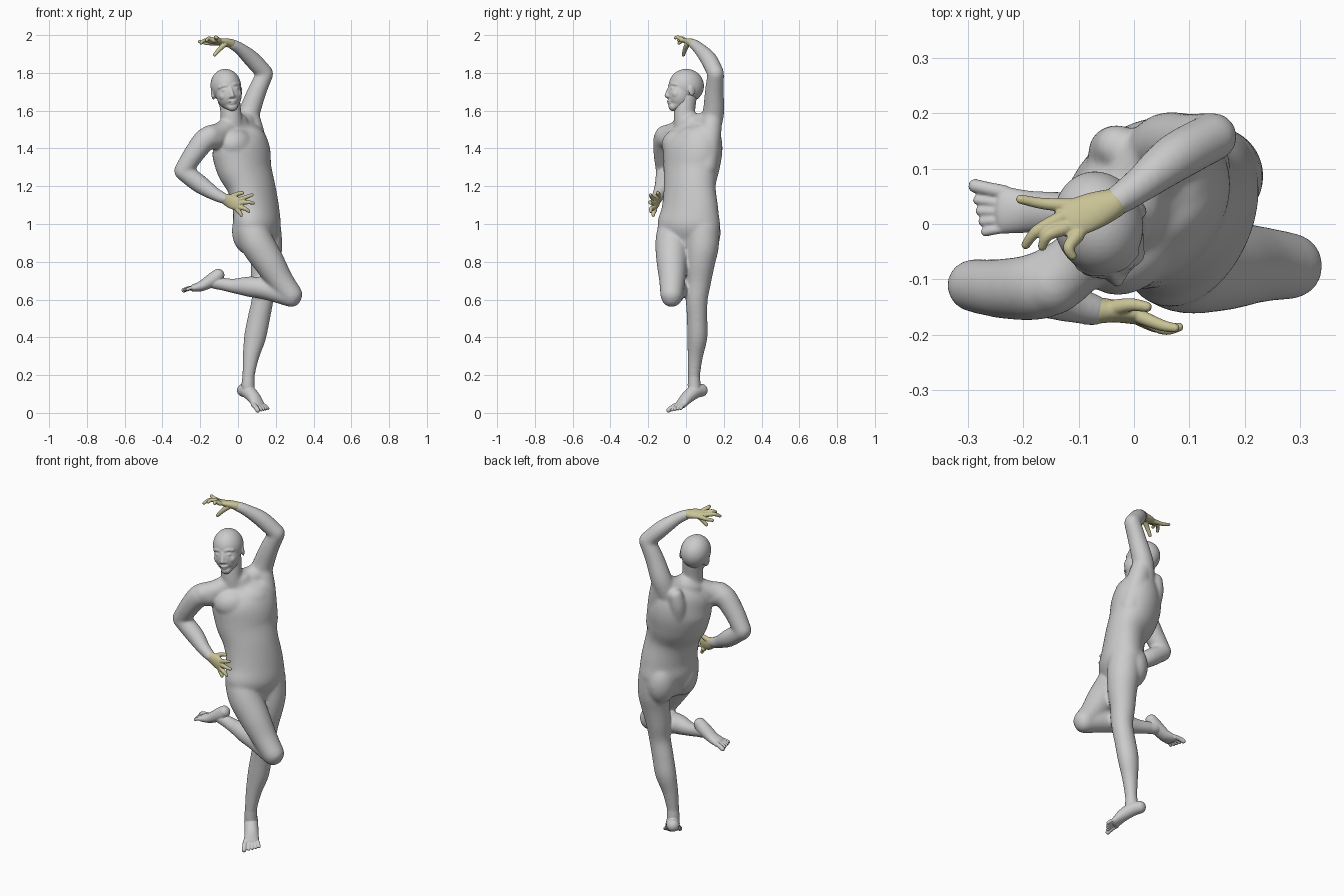
import bpy, bmesh, math
from mathutils import Vector, Matrix

SEG = 40


def catmull(rows, n=8):
    out = []
    for i in range(len(rows) - 1):
        p = [rows[max(i - 1, 0)], rows[i], rows[i + 1], rows[min(i + 2, len(rows) - 1)]]
        for k in range(n):
            t = k / n
            out.append([0.5 * (2 * b + (c - a) * t + (2 * a - 5 * b + 4 * c - d) * t * t
                               + (3 * b - a - 3 * c + d) * t ** 3) for a, b, c, d in zip(*p)])
    return out + [list(rows[-1])]


def tube(bm, rows, side=(1, 0, 0)):
    """Smooth tube: rows are x, y, z, width radius[, depth radius[, twist degrees]]"""
    rows = catmull([tuple(r) + ((r[3],) if len(r) == 4 else ()) for r in rows])
    pos = [Vector(r[:3]) for r in rows]
    rings = []
    last = len(rows) - 1
    for i, r in enumerate(rows):
        t = (pos[min(i + 1, last)] - pos[max(i - 1, 0)]).normalized()
        s = Vector(side)
        if len(r) > 5:
            s = Vector((math.cos(math.radians(r[5])), math.sin(math.radians(r[5])), 0))
        s = (s - t * s.dot(t)).normalized()
        d = t.cross(s)
        sections = [(0, 1)]
        if i in (0, last):          # domed ends
            angles = [math.radians(q) for q in (25, 50, 72, 86)]
            sections += [(math.sin(q), math.cos(q)) for q in angles]
            if i == 0:
                sections = [(-o, k) for o, k in reversed(sections)]
        for o, k in sections:
            c = pos[i] + t * o * min(r[3], r[4]) * 0.9
            rings.append([bm.verts.new(c + s * r[3] * k * math.cos(a) + d * r[4] * k * math.sin(a))
                          for a in (2 * math.pi * j / SEG for j in range(SEG))])
    for a, b in zip(rings, rings[1:]):
        for j in range(SEG):
            bm.faces.new((a[j], a[(j + 1) % SEG], b[(j + 1) % SEG], b[j]))
    bm.faces.new(rings[0][::-1])
    bm.faces.new(rings[-1])


def ball(bm, c, r, yaw=0):
    m = Matrix.Translation(c) @ Matrix.Rotation(math.radians(yaw), 4, 'Z') @ Matrix.Diagonal((*r, 1))
    bmesh.ops.create_icosphere(bm, subdivisions=4, radius=1, matrix=m)


def finish(bm, name, voxel, smooth, color=None, matrix=None):
    bmesh.ops.recalc_face_normals(bm, faces=bm.faces)
    if matrix:
        bm.transform(matrix)
    me = bpy.data.meshes.new(name)
    bm.to_mesh(me)
    bm.free()
    ob = bpy.data.objects.new(name, me)
    bpy.context.collection.objects.link(ob)
    bpy.ops.object.select_all(action='DESELECT')
    bpy.context.view_layer.objects.active = ob
    ob.select_set(True)
    m = ob.modifiers.new("fuse", 'REMESH')
    m.mode = 'VOXEL'
    m.voxel_size = voxel
    m.use_smooth_shade = True
    s = ob.modifiers.new("soften", 'SMOOTH')
    s.factor = 0.5
    s.iterations = smooth
    for n in ("fuse", "soften"):
        bpy.ops.object.modifier_apply(modifier=n)
    bpy.ops.object.shade_smooth()
    if color:
        mat = bpy.data.materials.new(name + "_color")
        mat.diffuse_color = color
        ob.data.materials.append(mat)
    return ob


def foot(name, ankle, rows, side, step, big):
    """Ankle, foot tube and five toes fanned across the ball; big is the side of the large toe"""
    bm = bmesh.new()
    side = Vector(side).normalized()
    tube(bm, ankle, side)
    tube(bm, rows, side)
    base = Vector(rows[-1][:3])
    for k in range(5):
        s = big * (1.0, 0.38, -0.1, -0.55, -1.0)[k]
        r = 0.0125 if k == 0 else 0.0088
        p = base + side * s * 0.032
        q = p + Vector(step) * (1.0 - 0.09 * k) + side * s * 0.009
        tube(bm, [(*p, r + .001), (*((p + q) / 2 + Vector((0, 0, .004))), r), (*q, r)], side)
    finish(bm, name, 0.003, 5)


# Torso, twisted from hips to shoulders
bm = bmesh.new()
tube(bm, [(.10, .015, .92, .135, .09, 68), (.10, .015, .99, .172, .115, 68),
          (.095, .02, 1.08, .16, .11, 62), (.07, .02, 1.2, .15, .111, 52),
          (.033, .03, 1.3, .165, .128, 46), (.012, .037, 1.4, .174, .132, 46),
          (-.015, .03, 1.475, .157, .103, 50), (-.025, .02, 1.52, .10, .072, 52)])
for c in ((.052, -.038, .965), (.095, .095, .955)):       # buttocks
    ball(bm, c, (.084, .088, .125))
for c in ((-.005, -.035, 1.42), (.06, .035, 1.435)):      # chest muscles
    ball(bm, c, (.105, .08, .085), 46)
tube(bm, [(-.03, .11, 1.36, .045), (-.038, .13, 1.45, .045), (-.03, .14, 1.515, .04)])  # raised shoulder blade

# Neck and shoulder slopes
tube(bm, [(-.03, .015, 1.47, .075), (-.035, -.008, 1.56, .057), (-.047, .0, 1.67, .057)])
tube(bm, [(-.045, -.01, 1.515, .055), (-.10, -.065, 1.48, .056), (-.15, -.11, 1.465, .058)])
tube(bm, [(-.02, .04, 1.52, .055), (.02, .09, 1.53, .06), (.05, .135, 1.55, .058)])
tube(bm, [(.062, .14, 1.57, .052), (.085, .125, 1.46, .06), (.115, .105, 1.3, .06)])

# Right arm, hand at the hip
tube(bm, [(-.12, -.085, 1.455, .06), (-.168, -.111, 1.45, .061), (-.23, -.117, 1.375, .055),
          (-.292, -.111, 1.28, .048)])
tube(bm, [(-.292, -.111, 1.28, .048), (-.2, -.117, 1.21, .048), (-.125, -.141, 1.16, .036),
          (-.07, -.156, 1.133, .029)])

# Left arm, raised over the head
tube(bm, [(.035, .122, 1.5, .06), (.06, .145, 1.59, .057), (.1, .15, 1.7, .05),
          (.144, .158, 1.797, .044)])
tube(bm, [(.144, .158, 1.797, .044), (.074, .12, 1.872, .044), (.01, .07, 1.928, .033),
          (-.033, .04, 1.953, .028)])

# Left leg, standing on the toes
tube(bm, [(.14, .09, .98, .088), (.147, .086, .88, .087), (.145, .076, .8, .079),
          (.135, .067, .7, .067), (.13, .057, .6, .058), (.11, .059, .5, .059, .054),
          (.09, .06, .4, .058, .053), (.069, .049, .3, .044, .041), (.056, .042, .2, .033),
          (.053, .043, .15, .033)])

# Right leg, lifted with the knee bent
tube(bm, [(.065, -.062, .98, .087), (.1, -.072, .9, .09), (.163, -.074, .8, .082),
          (.225, -.073, .7, .069), (.284, -.076, .622, .06)])
tube(bm, [(.286, -.077, .615, .056), (.15, -.045, .655, .056), (.06, -.02, .668, .054),
          (-.03, .003, .673, .038), (-.122, .02, .69, .032)], (0, 1, 0))
finish(bm, "body", 0.007, 16)

# Feet
foot("left_foot", [(.056, .042, .2, .031), (.053, .043, .15, .034), (.055, .045, .11, .034)],
     [(.027, .083, .12, .034), (.052, .048, .113, .037), (.085, .005, .08, .037, .032),
      (.107, -.028, .042, .041, .02)], (.79, .62, 0), (.03, -.04, -.029), -1)
foot("right_foot", [(-.07, .01, .678, .031), (-.122, .02, .69, .033), (-.14, .02, .698, .033)],
     [(-.103, .02, .732, .033), (-.128, .02, .71, .037), (-.19, .022, .673, .038, .028),
      (-.235, .025, .661, .043, .02)], (0, 1, 0), (-.053, .003, -.012), 1)

# Head, modelled facing forward then turned and tilted
bm = bmesh.new()
ball(bm, (0, .005, .022), (.08, .094, .09))
ball(bm, (0, -.032, -.025), (.067, .066, .082))
tube(bm, [(0, .0, -.05, .058, .054), (0, -.045, -.076, .046, .038), (0, -.07, -.094, .028, .023)])
tube(bm, [(0, -.083, .012, .011), (0, -.095, -.016, .011), (0, -.102, -.036, .012)])
ball(bm, (0, -.087, -.064), (.024, .013, .006))
ball(bm, (0, -.084, -.075), (.019, .013, .006))
for s in (-1, 1):
    ball(bm, (s * .03, -.078, .0), (.015, .012, .008))
    tube(bm, [(s * .014, -.082, .021, .009), (s * .032, -.077, .024, .009), (s * .052, -.062, .018, .009)],
         (0, 0, 1))
    ball(bm, (s * .036, -.061, -.03), (.026, .024, .026))
    ball(bm, (s * .011, -.094, -.039), (.009, .01, .008))
    ball(bm, (s * .075, .016, -.012), (.008, .019, .031), s * 20)
place = (Matrix.Translation((-.06, -.003, 1.71)) @ Matrix.Rotation(math.radians(-9), 4, 'Y')
         @ Matrix.Rotation(math.radians(14), 4, 'Z'))
finish(bm, "head", 0.004, 5, None, place)


def hand(name, palm, side, fingers):
    bm = bmesh.new()
    tube(bm, palm, side)
    for k, f in enumerate(fingers):
        w = 1.25 if k == 4 else 1.1
        tube(bm, [(*p, r * w) for p, r in zip(f, (.012, .0095, .0075))], (.1, .2, 1))
    finish(bm, name, 0.003, 3, (.58, .54, .30, 1))


hand("left_hand",
     [(-.035, .038, 1.955, .027, .024), (-.07, .025, 1.962, .034, .02), (-.115, .008, 1.966, .036, .014)],
     (.4, -.9, .25),
     [[(-.11, .033, 1.957), (-.165, .037, 1.958), (-.206, .045, 1.966)],
      [(-.13, .012, 1.965), (-.175, -.012, 1.972), (-.196, -.038, 1.957)],
      [(-.125, -.008, 1.972), (-.155, -.02, 1.982), (-.166, -.041, 1.972)],
      [(-.102, -.02, 1.974), (-.118, -.042, 1.988), (-.111, -.058, 1.985)],
      [(-.07, .008, 1.952), (-.098, -.005, 1.925), (-.124, -.014, 1.895)]])
hand("right_hand",
     [(-.072, -.156, 1.134, .028, .025), (-.035, -.158, 1.118, .036, .02), (.008, -.168, 1.104, .036, .014)],
     (.35, 0, .9),
     [[(.012, -.168, 1.13), (.05, -.183, 1.145), (.075, -.188, 1.154)],
      [(.018, -.172, 1.112), (.055, -.19, 1.115), (.082, -.186, 1.11)],
      [(.012, -.172, 1.088), (.04, -.186, 1.08), (.058, -.186, 1.066)],
      [(-.002, -.165, 1.075), (.012, -.172, 1.057), (.018, -.174, 1.045)],
      [(-.04, -.152, 1.14), (-.005, -.146, 1.158), (.024, -.15, 1.165)]])
